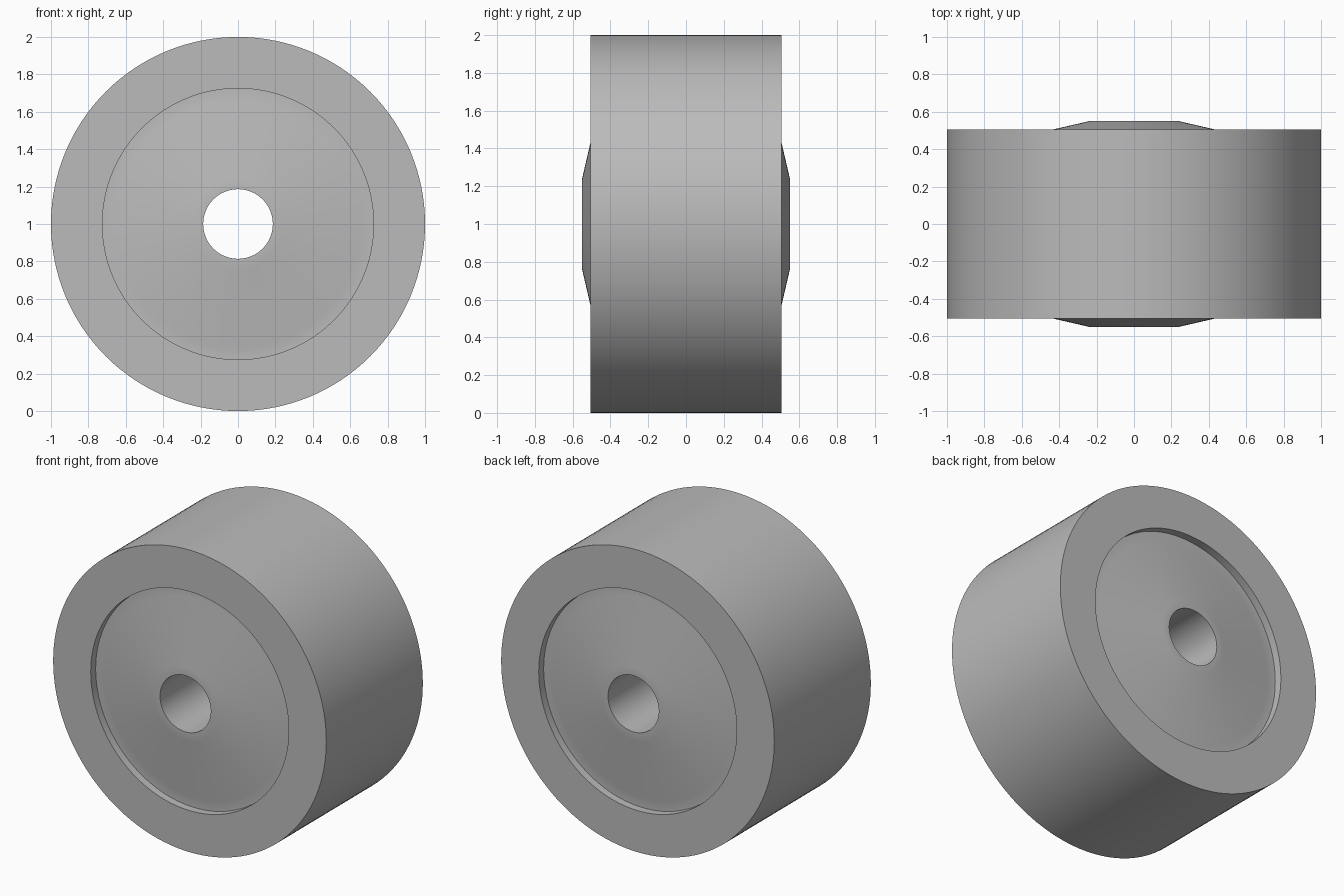
import bpy, bmesh, math
from mathutils import Vector

cube = bpy.data.objects.get("Cube")
if cube:
    bpy.data.objects.remove(cube, do_unlink=True)

# Single plain grey
grey = bpy.data.materials.new("plain grey")
grey.use_nodes = True
colour = (0.5, 0.5, 0.5, 1)
grey.diffuse_color = colour
grey.node_tree.nodes["Principled BSDF"].inputs["Base Color"].default_value = colour

# Half profile as (radius, distance from middle): bore, hub boss, sloped web, recess floor, rim, tread
half = [(0.186, 0.55), (0.24, 0.55), (0.66, 0.453), (0.725, 0.453), (0.725, 0.505), (1.0, 0.505)]
profile = half + [(r, -y) for r, y in reversed(half)]


def revolve(name, points, segments, centre_z):
    """Turn a closed profile about the y axis."""
    bm = bmesh.new()
    verts = [bm.verts.new((r, y, 0)) for r, y in points]
    edges = [bm.edges.new((v, verts[i - 1])) for i, v in enumerate(verts)]
    bmesh.ops.spin(bm, geom=verts + edges, cent=Vector(), axis=(0, 1, 0),
                   angle=math.tau, steps=segments, use_merge=True)
    bmesh.ops.remove_doubles(bm, verts=bm.verts, dist=0.0001)
    bmesh.ops.recalc_face_normals(bm, faces=bm.faces)
    mesh = bpy.data.meshes.new(name)
    bm.to_mesh(mesh)
    bm.free()
    mesh.materials.append(grey)
    obj = bpy.data.objects.new(name, mesh)
    obj.location.z = centre_z
    bpy.context.collection.objects.link(obj)
    bpy.ops.object.select_all(action="DESELECT")
    obj.select_set(True)
    bpy.context.view_layer.objects.active = obj
    bpy.ops.object.shade_smooth_by_angle(angle=math.radians(30))
    return obj


# Solid wheel with dished faces and a through bore
revolve("wheel", profile, 128, 1.0)
